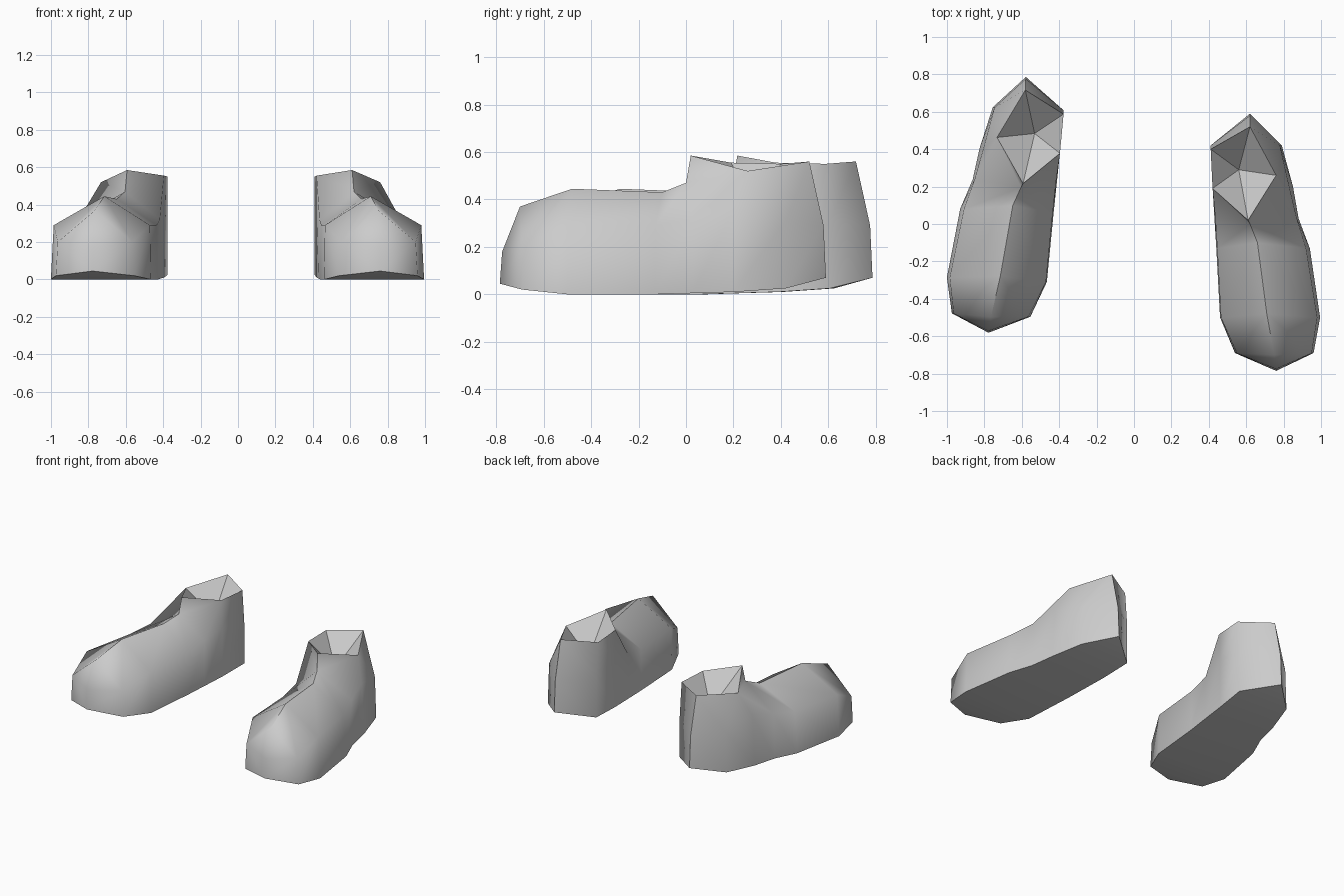
import bpy, bmesh, math
from mathutils import Matrix, Vector

cube = bpy.data.objects.get("Cube")
if cube:
    bpy.data.objects.remove(cube)

grey = bpy.data.materials.new("plain grey")
grey.use_nodes = True
COLOUR = (0.6, 0.6, 0.6, 1)
grey.diffuse_color = COLOUR
grey.node_tree.nodes["Principled BSDF"].inputs["Base Color"].default_value = COLOUR

# Sections from toe to heel: y, inner x, outer x, sole height
SOLE = [(-.69, .54, .96, .03), (-.5, .46, .995, .01), (-.13, .44, .94, .01),
        (.03, .43, .88, .015), (.2, .42, .85, .02), (.42, .41, .79, .035)]
# Half-way up each section: inner x, outer x, height
WAIST = [(.55, .95, .21), (.465, .98, .3), (.445, .92, .3),
         (.435, .87, .33), (.42, .83, .37), (.41, .78, .32)]
TOE = [(.76, -.785, .055), (.76, -.775, .19)]
HEEL = [(.62, .59, .08), (.62, .58, .3)]
RIDGE = [(.75, -.7, .38), (.71, -.48, .455), (.66, -.1, .44), (.62, 0, .48)]
# Ankle opening
FRONT, BACK = (.61, .02, .595), (.62, .52, .57)
INNER = [(.42, .19, .565), (.41, .4, .56)]
OUTER = (.76, .26, .53)
PIT = (.56, .29, .37)


def make_shoe(name, matrix):
    bm = bmesh.new()
    cache = {}

    def face(points, smooth=True):
        verts = []
        for p in points:
            if p not in cache:
                cache[p] = bm.verts.new(p)
            if cache[p] not in verts:
                verts.append(cache[p])
        f = bm.faces.new(verts)
        f.smooth = smooth

    def side(column):
        base = [(s[column], s[0], s[3]) for s in SOLE]
        waist = [(w[column - 1], s[0], w[2]) for s, w in zip(SOLE, WAIST)]
        rim = INNER if column == 1 else [OUTER, OUTER]
        top = [RIDGE[0]] + RIDGE + rim + [BACK]
        base = [TOE[0]] + base + [HEEL[0]]
        waist = [TOE[1]] + waist + [HEEL[1]]
        # Walls, then the upper that closes onto the ridge and rim
        for i in range(len(base) - 1):
            face([base[i], base[i + 1], waist[i + 1], waist[i]])
            face([waist[i], waist[i + 1], top[i + 1], top[i]])
        face([RIDGE[-1], rim[0], FRONT])
        return base

    inner, outer = side(1), side(2)
    # Sole
    for i in range(len(inner) - 1):
        face([inner[i], inner[i + 1], outer[i + 1], outer[i]])
    # Faceted hollow inside the ankle
    rim = [FRONT] + INNER + [BACK, OUTER]
    for i, p in enumerate(rim):
        face([p, rim[(i + 1) % len(rim)], PIT], smooth=False)

    bm.transform(matrix)
    bmesh.ops.recalc_face_normals(bm, faces=bm.faces)
    for e in bm.edges:
        e.smooth = e.calc_face_angle(0) < math.radians(60)
    low = min(v.co.z for v in bm.verts)
    bmesh.ops.translate(bm, vec=(0, 0, -low), verts=bm.verts)
    mesh = bpy.data.meshes.new(name)
    bm.to_mesh(mesh)
    bm.free()
    mesh.materials.append(grey)
    bpy.context.collection.objects.link(bpy.data.objects.new(name, mesh))


make_shoe("left_shoe", Matrix.Identity(4))
# The right shoe is mirrored, set back and turned out slightly more
middle = Vector((-.69, -.095, 0))
make_shoe("right_shoe", Matrix.Translation((-.678, .105, 0))
          @ Matrix.Rotation(math.radians(-2.5), 4, 'Z')
          @ Matrix.Translation(-middle) @ Matrix.Scale(-1, 4, (1, 0, 0)))
